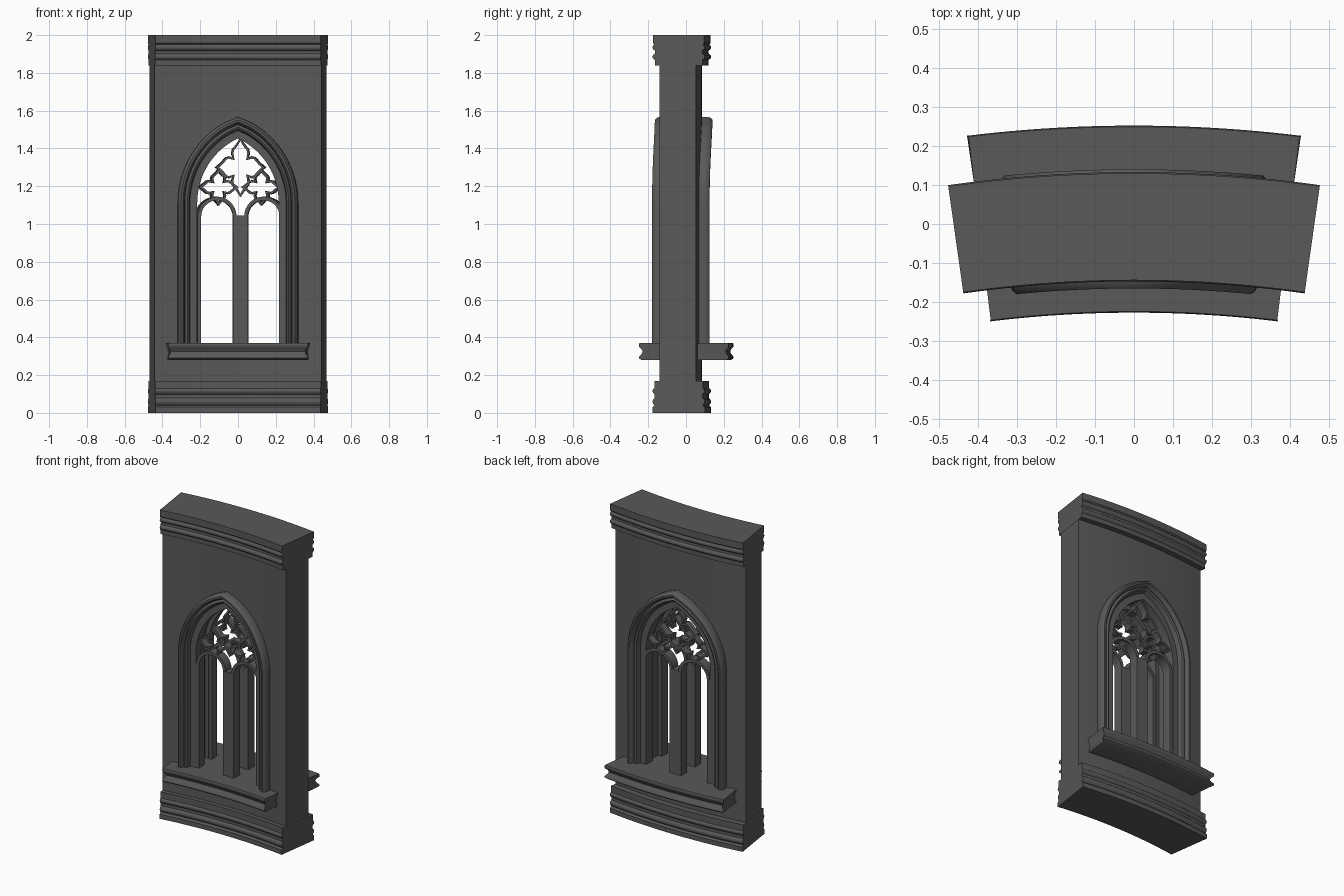
import bpy, bmesh, math
from mathutils import Vector

if "Cube" in bpy.data.objects:
    bpy.data.objects.remove(bpy.data.objects["Cube"])

R = 3.27            # bend radius of the curved wall
HALF = 0.459        # half length of the bay along the arc
SPRING, CX = 1.11, 0.15

stone = bpy.data.materials.new("dark_stone")
stone.diffuse_color = (.1, .1, .1, 1)
stone.use_nodes = True
stone.node_tree.nodes["Principled BSDF"].inputs["Base Color"].default_value = stone.diffuse_color


def bend(u, y, z):
    a = u / R
    return ((R + y) * math.sin(a), (R + y) * math.cos(a) - R, z)


def finish(name, rings, wrap):
    """Join equal rings of (u, y, z) points into a bent solid."""
    bm = bmesh.new()
    vs = [[bm.verts.new(bend(*p)) for p in ring] for ring in rings]
    n, m = len(vs), len(vs[0])
    for i in range(n if wrap else n - 1):
        a, b = vs[i], vs[(i + 1) % n]
        for j in range(m):
            k = (j + 1) % m
            bm.faces.new((a[j], a[k], b[k], b[j]))
    if not wrap:
        bm.faces.new(vs[0])
        bm.faces.new(vs[-1])
    bmesh.ops.recalc_face_normals(bm, faces=bm.faces)
    me = bpy.data.meshes.new(name)
    bm.to_mesh(me)
    bm.free()
    me.materials.append(stone)
    ob = bpy.data.objects.new(name, me)
    bpy.context.collection.objects.link(ob)
    return ob


def smooth(ob):
    bpy.ops.object.select_all(action='DESELECT')
    ob.select_set(True)
    bpy.context.view_layer.objects.active = ob
    bpy.ops.object.shade_smooth_by_angle(angle=math.radians(40))


def prism(name, prof, half, n=24, end=None):
    """Extrude a (y, z) profile along the arc; end gives per-point end inset."""
    end = end or [0] * len(prof)
    return finish(name, [[((half - e) * (2 * i / n - 1), y, z) for (y, z), e in zip(prof, end)]
                         for i in range(n + 1)], False)


def sweep(name, path, prof, closed=False):
    """Sweep an (offset, y) profile along an x-z path with mitred corners."""
    P = [Vector(p) for p in path]
    n = len(P)
    rings = []
    for i, p in enumerate(P):
        a = P[i - 1] if closed or i > 0 else None
        b = P[(i + 1) % n] if closed or i < n - 1 else None
        d0 = (p - a).normalized() if a is not None else (b - p).normalized()
        d1 = (b - p).normalized() if b is not None else d0
        n0, n1 = Vector((-d0.y, d0.x)), Vector((-d1.y, d1.x))
        m = (n0 + n1).normalized()
        k = min(1 / max(m.dot(n0), 0.55), 1.5 if closed else 1.06)
        rings.append([(p.x + m.x * o * k, y, p.y + m.y * o * k) for o, y in prof])
    return finish(name, rings, closed)


def pointed_arch(w, z0, n=14):
    """Left foot, up over the apex, and down to the right foot."""
    r = w + CX
    top = math.acos(CX / r)
    right = [(-CX + r * math.cos(top * i / n), SPRING + r * math.sin(top * i / n)) for i in range(n + 1)]
    right = [(w, z0)] + right
    right[-1] = (0, right[-1][1])
    return [(-x, z) for x, z in right] + right[-2::-1]


def rect(a, b, y0, y1):
    return [(a, y0), (b, y0), (b, y1), (a, y1)]


def moulded(levels, y0, y1):
    """Closed profile moulded alike on both faces from (z, inset) levels."""
    return [(y1 - d, z) for z, d in levels] + [(y0 + d, z) for z, d in reversed(levels)]


# wall with pointed window opening
wall = prism("wall", [(-.11, .1), (.085, .1), (.085, 1.9), (-.11, 1.9)], HALF - .001)
arch = pointed_arch(.25, .32)
cutter = finish("window_cutter", [[(x, y, z) for x, z in arch] for y in (-.3, .3)], False)
mod = wall.modifiers.new("opening", 'BOOLEAN')
mod.operation, mod.object, mod.solver = 'DIFFERENCE', cutter, 'EXACT'
bpy.context.view_layer.objects.active = wall
bpy.ops.object.modifier_apply(modifier=mod.name)
bpy.data.objects.remove(cutter)
smooth(wall)

# base and cornice mouldings
base = [(0, 0), (.03, 0), (.04, .011), (.05, .003), (.06, 0), (.07, .003), (.08, .012), (.098, .012),
        (.107, .003), (.116, 0), (.125, .003), (.13, .01), (.17, .01)]
cornice = [(1.84, .013), (1.868, .013), (1.876, .003), (1.885, 0), (1.894, .003), (1.902, .013),
           (1.917, .014), (1.925, .003), (1.934, 0), (1.943, .003), (1.95, .01), (1.957, .003), (2, .003)]
smooth(prism("base_moulding", moulded(base, -.147, .133), HALF))
smooth(prism("cornice_moulding", moulded(cornice, -.147, .133), HALF))

# window sill, moulded on all sides
sill = [(.28, .012), (.29, 0), (.3, .002), (.312, .013), (.325, .018), (.338, .013), (.348, .002), (.362, 0), (.37, .003)]
inset = [d for _, d in sill]
smooth(prism("window_sill", moulded(sill, -.227, .252), .398, 24, inset + inset[::-1]))

# hood mouldings on both faces: (offset from opening, projection from wall)
hood = [(.11, -.02), (.112, .028), (.108, .044), (.098, .055), (.087, .055), (.078, .044), (.074, .024),
        (.07, .034), (.061, .04), (.051, .034), (.045, .014), (.042, -.004), (.036, .004), (.028, .003),
        (.022, -.008), (.021, -.03), (.05, -.03)]
frame_path = pointed_arch(.22, .36)
smooth(sweep("hood_moulding_outer", frame_path, [(o, .085 + d) for o, d in hood]))
smooth(sweep("hood_moulding_inner", frame_path, [(o, -.11 - d) for o, d in hood]))

LOBE = [(-45, .42), (-36, .6), (-27, .7), (-16, .76), (-7, .86), (0, 1), (7, .86), (16, .76), (27, .7), (36, .6)]


def foil(name, cx, cz, rx, rz, y0, y1):
    """Four pointed lobes separated by cusps."""
    pts = []
    for q in range(4):
        for a, r in LOBE:
            t = math.radians(a + 90 * q)
            pts.append((cx + rx * r * math.cos(t), cz + rz * r * math.sin(t)))
    smooth(sweep(name, pts, rect(-.006, .006, y0, y1), True))


# a tracery screen near each wall face: frame, mullion, light arches and foils
SHIFT = .013
for face, y0, y1 in (("inner", -.115, -.055), ("outer", .03, .09)):
    smooth(sweep("tracery_frame_" + face, frame_path, rect(.004, .045, y0, y1)))
    sweep("mullion_" + face, [(SHIFT, .36), (SHIFT, 1.045)], rect(-.04, .04, y0 - .002, y1 + .002))
    for side, label in ((-1, "left"), (1, "right")):
        cx, w = SHIFT + side * .128, .097
        path = [(cx - w, .36)] + [(cx - w * math.cos(math.pi * i / 16), 1.04 + .095 * math.sin(math.pi * i / 16))
                                  for i in range(17)] + [(cx + w, .36)]
        smooth(sweep("light_arch_%s_%s" % (label, face), path, rect(-.01, .01, y0, y1)))
    foil("foil_centre_" + face, SHIFT, 1.3, .125, .15, y0 + .008, y1 - .008)
    foil("foil_left_" + face, SHIFT - .118, 1.195, .1, .09, y0 + .008, y1 - .008)
    foil("foil_right_" + face, SHIFT + .112, 1.195, .1, .09, y0 + .008, y1 - .008)
